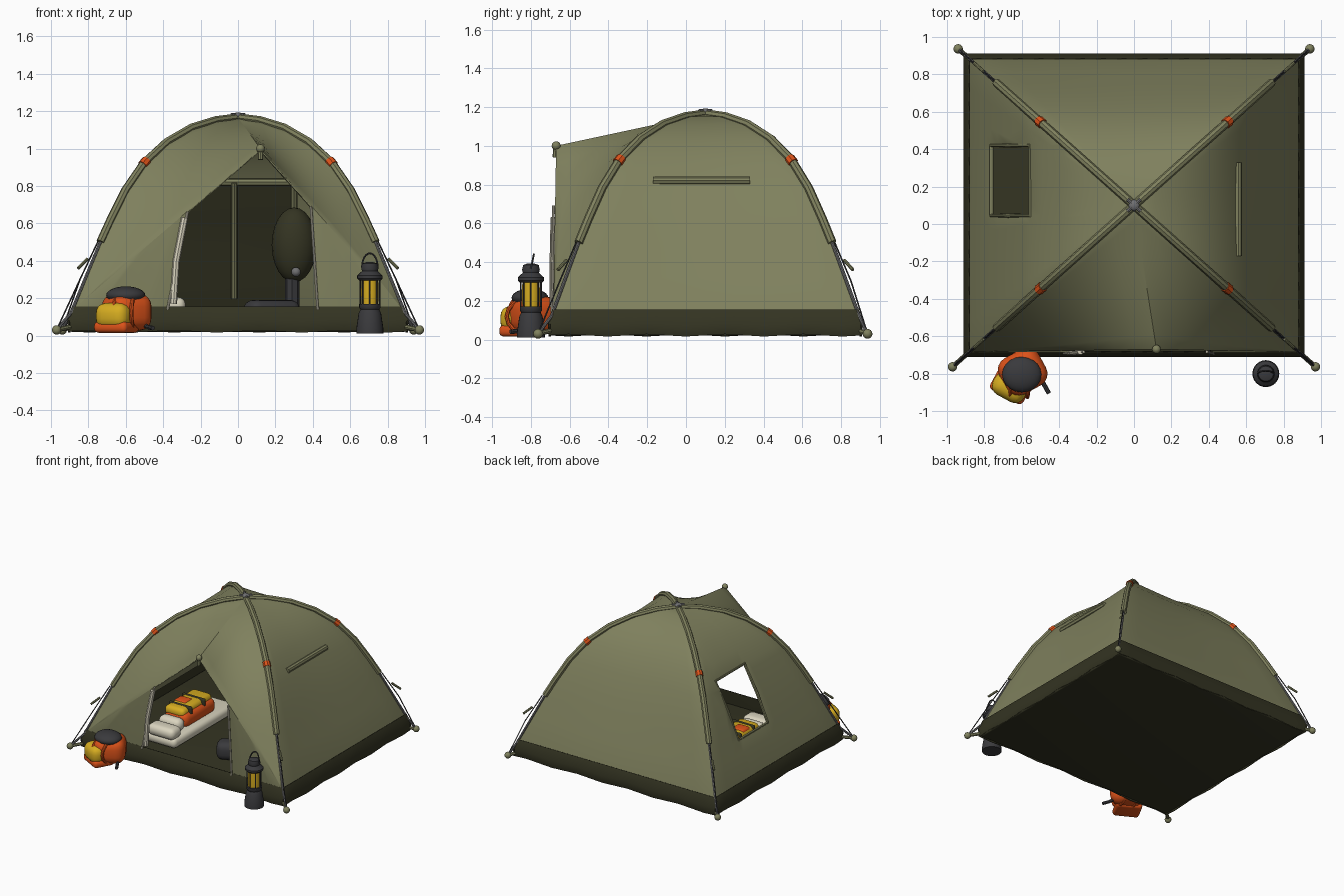
import bpy, bmesh, math
from mathutils import Vector

if "Cube" in bpy.data.objects:
    bpy.data.objects.remove(bpy.data.objects["Cube"])


def material(name, *rgb):
    m = bpy.data.materials.new(name)
    m.use_nodes = True
    m.diffuse_color = (*rgb, 1)
    m.node_tree.nodes["Principled BSDF"].inputs["Base Color"].default_value = (*rgb, 1)
    return m


OLIVE = material("olive canvas", .215, .22, .112)
DARK = material("dark olive", .034, .034, .016)
ORANGE = material("orange", .72, .085, .01)
YELLOW = material("yellow", .68, .42, .015)
CHARCOAL = material("charcoal", .042, .042, .046)
CREAM = material("cream", .7, .66, .52)
STEEL = material("steel grey", .16, .16, .165)


def finish(ob, mat, angle=40):
    ob.data.materials.append(mat)
    bpy.ops.object.select_all(action='DESELECT')
    ob.select_set(True)
    bpy.context.view_layer.objects.active = ob
    if ob.type == 'CURVE':
        bpy.ops.object.convert(target='MESH')
    bpy.ops.object.shade_smooth_by_angle(angle=math.radians(angle))
    return ob


def from_bmesh(name, bm, mat):
    me = bpy.data.meshes.new(name)
    bm.to_mesh(me)
    bm.free()
    ob = bpy.data.objects.new(name, me)
    bpy.context.collection.objects.link(ob)
    return finish(ob, mat)


def sheet(name, rows, mat, cuts=(), drop=None):
    """Cloth panel through rows of points, facing away from the tent middle."""
    bm = bmesh.new()
    vs = [[bm.verts.new(p) for p in row] for row in rows]
    for a, b in zip(vs, vs[1:]):
        for i in range(len(a) - 1):
            bm.faces.new((a[i], a[i + 1], b[i + 1], b[i]))
    bmesh.ops.remove_doubles(bm, verts=bm.verts, dist=.0005)
    for co, no in cuts:
        bmesh.ops.bisect_plane(bm, geom=bm.verts[:] + bm.edges[:] + bm.faces[:], plane_co=co, plane_no=no)
    if drop:
        gone = [f for f in bm.faces if drop(f.calc_center_median())]
        bmesh.ops.delete(bm, geom=gone, context='FACES')
    bm.normal_update()
    mid = Vector((0, .1, .1))
    if sum(f.normal.dot(f.calc_center_median() - mid) * f.calc_area() for f in bm.faces) < 0:
        bmesh.ops.reverse_faces(bm, faces=bm.faces)
    ob = from_bmesh(name, bm, mat)
    mod = ob.modifiers.new("thickness", 'SOLIDIFY')
    mod.thickness, mod.offset = .012, -1
    ob.modifiers.new("even shading", 'WEIGHTED_NORMAL').keep_sharp = True
    return ob


def tube(name, pts, r, mat, closed=False):
    cu = bpy.data.curves.new(name, 'CURVE')
    cu.dimensions, cu.bevel_depth, cu.bevel_resolution, cu.use_fill_caps = '3D', r, 2, True
    sp = cu.splines.new('POLY')
    sp.points.add(len(pts) - 1)
    for p, co in zip(sp.points, pts):
        p.co = (*co, 1)
    sp.use_cyclic_u = closed
    ob = bpy.data.objects.new(name, cu)
    bpy.context.collection.objects.link(ob)
    return finish(ob, mat)


def ball(name, loc, size, mat):
    bpy.ops.mesh.primitive_uv_sphere_add(segments=20, ring_count=12, location=loc)
    ob = bpy.context.object
    ob.name, ob.scale = name, size if isinstance(size, tuple) else (size,) * 3
    return finish(ob, mat)


def soft_box(name, loc, size, mat, bevel, turn=0):
    bm = bmesh.new()
    bmesh.ops.create_cube(bm, size=1)
    bmesh.ops.scale(bm, vec=size, verts=bm.verts)
    bmesh.ops.bevel(bm, geom=bm.edges[:], offset=bevel, segments=4, profile=.5, affect='EDGES')
    ob = from_bmesh(name, bm, mat)
    ob.location, ob.rotation_euler.z = loc, turn
    return ob


def lathe(name, profile, loc, mat, n=24):
    bm = bmesh.new()
    rings = [[bm.verts.new((r * math.cos(math.tau * i / n), r * math.sin(math.tau * i / n), z))
              for i in range(n)] for r, z in profile]
    for a, b in zip(rings, rings[1:]):
        for i in range(n):
            bm.faces.new((a[i], a[(i + 1) % n], b[(i + 1) % n], b[i]))
    bm.faces.new(rings[0][::-1])
    bm.faces.new(rings[-1])
    ob = from_bmesh(name, bm, mat)
    ob.location = loc
    return ob


# Pole arc: distance from the middle and height, peak to corner
ARC = [(0, 1.165), (.12, 1.15), (.25, 1.11), (.38, 1.035), (.5, .925),
       (.6, .78), (.68, .62), (.735, .5), (.81, .32), (.882, .14)]
CY, SQUASH = .1, .89


def corner(r, z, sx, sy):
    return Vector((sx * r, CY + sy * r * SQUASH, z))


def arc(sx, sy):
    return [corner(r, z, sx, sy) for r, z in ARC]


def reach(z):
    for (r0, z0), (r1, z1) in zip(ARC, ARC[1:]):
        if z >= z1:
            return r0 + (r1 - r0) * (z0 - z) / (z0 - z1)
    return ARC[-1][0]


def ruled(a, b, n=10, sag=0):
    """Rows of points between two rails, pulled slightly towards the middle."""
    rows = []
    for j, (p, q) in enumerate(zip(a, b)):
        row = [p.lerp(q, i / n) for i in range(n + 1)]
        for i, v in enumerate(row):
            pull = sag * math.sin(math.pi * i / n) * math.sin(math.pi * j / len(a))
            row[i] = v + Vector((-v.x, CY - v.y, 0)).normalized() * pull
        rows.append(row)
    return rows


# Canopy: back wall, side walls, and a window hole in one side
sheet("back_wall", ruled(arc(-1, 1), arc(1, 1), sag=.015), OLIVE)
sheet("left_wall", ruled(arc(1, -1), arc(1, 1), sag=.02), OLIVE)
Y0, Y1, Z0, Z1 = .045, .42, .41, .83
sheet("window_wall", ruled(arc(-1, -1), arc(-1, 1), sag=.01), OLIVE,
      cuts=[((0, y, 0), (0, 1, 0)) for y in (Y0, Y1)] + [((0, 0, z), (0, 0, 1)) for z in (Z0, Z1)],
      drop=lambda c: Y0 < c.y < Y1 and Z0 < c.z < Z1)
rim = [(.01 - reach(z), y, z) for y, z in ((Y0, Z0), (Y0, .62), (Y0, Z1), (Y1, Z1), (Y1, .62), (Y1, Z0))]
tube("window_frame", rim, .012, OLIVE, closed=True)

# Porch: cloth from the front poles to a pointed door frame, with side flaps
APEX = Vector((.12, -.67, 1.0))
for side, sx, t, foot in (("right", -1, .392, -.38), ("left", 1, .359, .43)):
    end = arc(sx, -1)[-1]
    edge = [APEX.lerp(end, i / (len(ARC) - 1)) for i in range(len(ARC))]
    sheet(side + "_porch", ruled(arc(sx, -1), edge), OLIVE)
    top, low = APEX.lerp(end, t), Vector((foot, end.y, .14))
    sheet(side + "_door_flap", ruled([top, low], [top.lerp(end, .5), end], 4), OLIVE)
    out = Vector((-sx * .004, -.008, 0))
    tube(side + "_door_trim", [top + out, low + out], .007, CREAM)
ball("porch_tip", APEX, .023, OLIVE)
tube("porch_tip_strap", [APEX + Vector((0, -.005, -.06)), APEX], .014, OLIVE)
tube("rolled_door", [(-.345, -.685, .17), (-.33, -.685, .4), (-.285, -.68, .63)], .019, CREAM)

# Poles, joints, guy lines and feet at each corner
for sx in (-1, 1):
    for sy in (-1, 1):
        a = arc(sx, sy)
        tube("pole_sleeve", a[:8], .023, OLIVE)
        tube("pole_joint", [a[4].lerp(a[3], .1), a[4].lerp(a[5], .1)], .028, ORANGE)
        foot = corner(.955 - .015 * sy, .03, sx, sy)
        tube("lower_pole", [a[7], corner(.893, .12, sx, sy), foot], .009, STEEL)
        tube("guy_line", [corner(.75, .5, sx, sy), corner(.845, .3, sx, sy), foot], .004, CHARCOAL)
        tube("guy_toggle", [corner(.805, .41, sx, sy), corner(.855, .36, sx, sy)], .009, OLIVE)
        tube("foot_peg", [corner(.88, .05, sx, sy), foot], .013, OLIVE)
        ball("foot", foot, .025, OLIVE)
ball("hub", (0, CY, 1.175), (.03, .03, .018), STEEL)
for sx in (-1, 1):
    tube("hub_arm", [corner(-.035, 1.18, sx, 1), corner(.035, 1.18, sx, 1)], .01, STEEL)
tube("wall_vent", [(reach(.82) - .015, -.17, .82), (reach(.82) - .015, .33, .82)], .021, OLIVE)

# Ground tray with a slightly wavy skirt
N = 16
for name, p, q in (("front", (-1, -1), (1, -1)), ("back", (1, 1), (-1, 1)),
                   ("left", (1, -1), (1, 1)), ("right", (-1, 1), (-1, -1))):
    rows = []
    for z, r in ((.022, .908), (.08, .912), (.155, .888)):
        row = ruled([corner(r, z, *p)], [corner(r, z, *q)], N)[0]
        for i, v in enumerate(row):
            v.z += .006 * math.sin(i * math.tau / 4) * (z < .15)
        rows.append(row)
    sheet(name + "_skirt", rows, DARK)
soft_box("floor", (0, CY, .035), (1.79, 1.59, .03), DARK, .008)

# Inner back panel with its posts and header
sheet("back_panel", [[(x, CY + reach(z) * SQUASH - .05, z) for x in (-.5, -.1, .28)]
                     for z in (.14, .32, .5, .62, .8)], DARK)
for x in (-.02, .3):
    tube("inner_post", [(x, CY + reach(z) * SQUASH - .075, z) for z in (.2, .32, .5, .62, .82)], .018, OLIVE)
tube("inner_header", [(-.4, .545, .82), (.42, .545, .82)], .02, OLIVE)

# Bed: pad, pillows, and an orange sleeping bag with a yellow top
soft_box("sleeping_pad", (-.41, -.02, .09), (.28, .8, .08), CREAM, .035)
soft_box("pillow", (-.4, -.37, .16), (.24, .13, .09), CREAM, .04)
soft_box("small_pillow", (-.42, -.25, .17), (.2, .1, .1), CREAM, .045)
soft_box("sleeping_bag", (-.43, .0, .17), (.21, .4, .12), ORANGE, .05)
soft_box("bag_top", (-.445, .0, .22), (.18, .38, .08), YELLOW, .035)
soft_box("bag_patch", (-.47, -.03, .24), (.11, .1, .055), ORANGE, .02)
for y in (-.11, .06):
    soft_box("bag_strap", (-.437, y, .19), (.205, .03, .15), DARK, .014)

# Stored gear on the floor and a hanging sack
soft_box("gear_box", (.18, -.27, .12), (.3, .15, .14), CHARCOAL, .05, .5)
ball("hanging_sack", (.3, .3, .485), (.12, .1, .2), DARK)
tube("sack_stand", [(.29, .3, .05), (.29, .3, .32)], .04, CHARCOAL)
ball("sack_buckle", (.31, .2, .34), .025, STEEL)

# Backpack
soft_box("pack_body", (-.595, -.79, .125), (.24, .22, .2), ORANGE, .07, .5)
soft_box("pack_pocket", (-.665, -.875, .105), (.19, .13, .14), YELLOW, .055, -.5)
soft_box("pack_base", (-.65, -.85, .045), (.2, .17, .06), ORANGE, .025, -.5)
ball("pack_lid", (-.6, -.805, .215), (.105, .095, .048), CHARCOAL)
for dx in (-.045, .05):
    ring = [(-.6 + dx + .02 * math.cos(a), -.8 + .125 * math.cos(a), .12 + .095 * math.sin(a))
            for a in (i * math.tau / 16 for i in range(16))]
    tube("pack_strap", ring, .011, ORANGE, closed=True)
tube("pack_loop", [(-.51, -.8, .06), (-.48, -.86, .045), (-.455, -.905, .04)], .012, CHARCOAL)

# Lantern
L = (.705, -.8, 0)
lathe("lantern_base", [(.072, .01), (.072, .04), (.06, .12), (.05, .14), (.057, .15), (.057, .17)], L, CHARCOAL)
lathe("lantern_glass", [(.044, .165), (.047, .23), (.044, .305)], L, YELLOW)
lathe("lantern_cap", [(.058, .295), (.068, .305), (.068, .32), (.042, .345), (.046, .36), (.04, .385), (.02, .392)],
      L, CHARCOAL)
for i in range(8):
    a = i * math.tau / 8
    x, y = L[0] + .052 * math.cos(a), L[1] + .052 * math.sin(a)
    tube("lantern_bar", [(x, y, .16), (x, y, .305)], .004, CHARCOAL)
tube("lantern_handle", [(L[0] + .042 * math.cos(a), L[1] + .015 * math.sin(a), .365 + .075 * math.sin(a))
                        for a in (i * math.pi / 12 for i in range(13))], .005, CHARCOAL)
